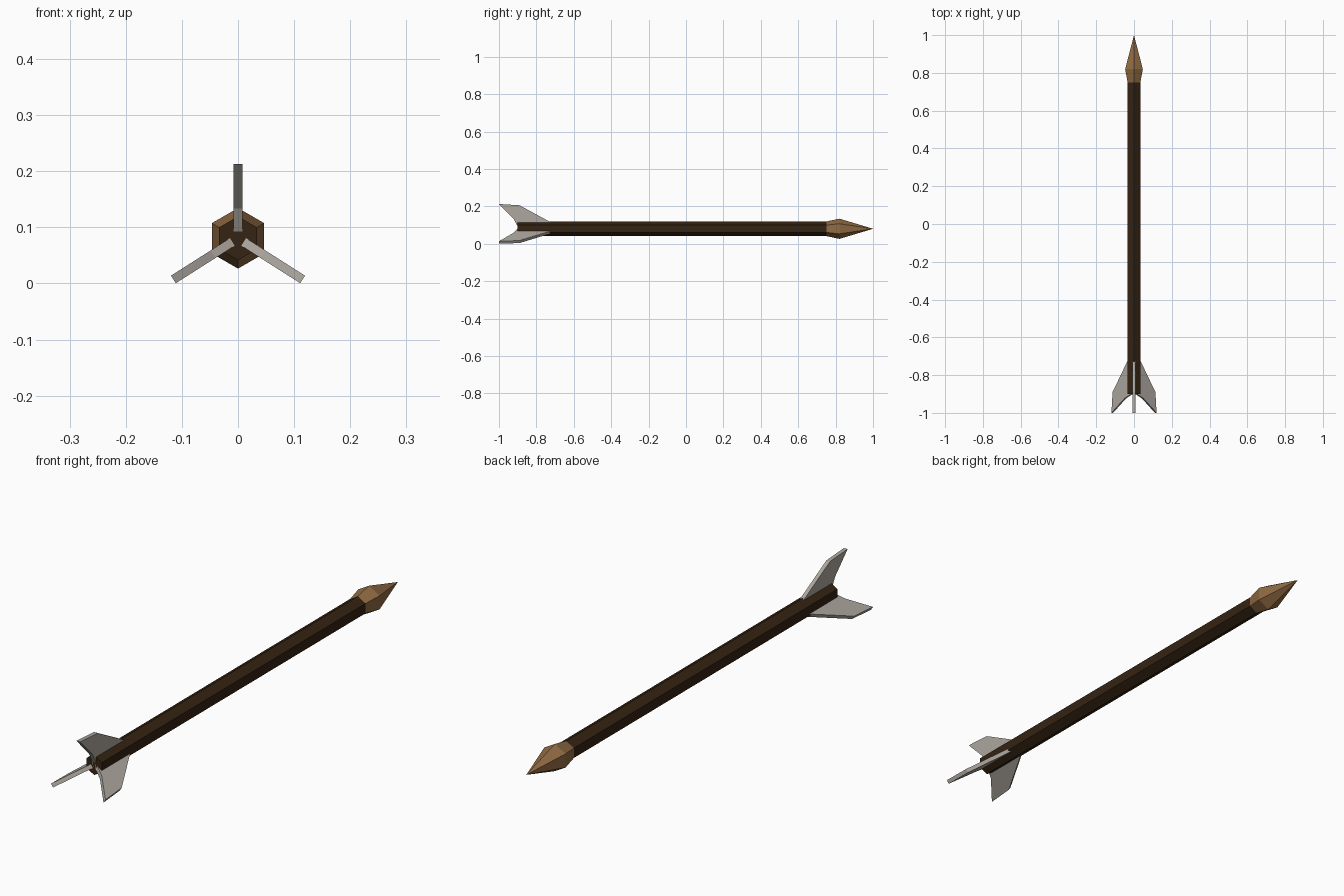
import bpy, bmesh, math
from mathutils import Vector

if "Cube" in bpy.data.objects:
    bpy.data.objects.remove(bpy.data.objects["Cube"])

AXIS_Z = 0.0805


def material(name, rgb):
    m = bpy.data.materials.new(name)
    m.diffuse_color = (*rgb, 1)
    m.use_nodes = True
    m.node_tree.nodes["Principled BSDF"].inputs["Base Color"].default_value = m.diffuse_color
    return m


def make_object(name, bm, mat):
    bmesh.ops.recalc_face_normals(bm, faces=bm.faces)
    me = bpy.data.meshes.new(name)
    bm.to_mesh(me)
    bm.free()
    me.materials.append(mat)
    ob = bpy.data.objects.new(name, me)
    bpy.context.collection.objects.link(ob)
    return ob


def hex_lathe(name, rings, mat):
    """Six-sided body along y from (y, radius) rings; radius 0 makes a tip."""
    bm = bmesh.new()
    prev = None
    for y, r in rings:
        if r == 0:
            tip = bm.verts.new((0, y, AXIS_Z))
            for i in range(6):
                bm.faces.new((prev[i], prev[(i + 1) % 6], tip))
            break
        ring = [bm.verts.new((r * math.sin(i * math.pi / 3), y,
                              AXIS_Z + r * math.cos(i * math.pi / 3))) for i in range(6)]
        if prev:
            for i in range(6):
                bm.faces.new((prev[i], prev[(i + 1) % 6], ring[(i + 1) % 6], ring[i]))
        else:
            bm.faces.new(ring)
        prev = ring
    else:
        bm.faces.new(prev)
    return make_object(name, bm, mat)


def fin(name, angle, length, mat):
    """Thin vane: (y, radius) outline extruded across its thickness."""
    outline = [(-0.70, 0.0), (-0.72, 0.033), (-0.89, length - 0.007), (-1.0, length),
               (-0.922, 0.053), (-0.90, 0.012), (-0.90, 0.0)]
    out = Vector((math.cos(angle), 0, math.sin(angle)))
    side = Vector((-math.sin(angle), 0, math.cos(angle))) * 0.008
    centre = Vector((0, 0, AXIS_Z))
    bm = bmesh.new()
    face = bm.faces.new([bm.verts.new(centre + out * r + Vector((0, y, 0)) - side)
                         for y, r in outline])
    ext = bmesh.ops.extrude_face_region(bm, geom=[face])
    bmesh.ops.translate(bm, vec=side * 2,
                        verts=[v for v in ext["geom"] if isinstance(v, bmesh.types.BMVert)])
    return make_object(name, bm, mat)


wood = material("dark wood", (0.035, 0.017, 0.006))
bronze = material("bronze", (0.28, 0.145, 0.055))
feather = material("feather grey", (0.42, 0.385, 0.345))

# Shaft and pointed head
hex_lathe("shaft", [(-0.90, 0.039), (0.75, 0.039)], wood)
hex_lathe("arrow_head", [(0.75, 0.039), (0.82, 0.054), (1.0, 0)], bronze)

# Three fletching vanes
fin("top_fin", math.radians(90), 0.1325, feather)
fin("right_fin", math.radians(-32.5), 0.1365, feather)
fin("left_fin", math.radians(212.5), 0.1365, feather)
